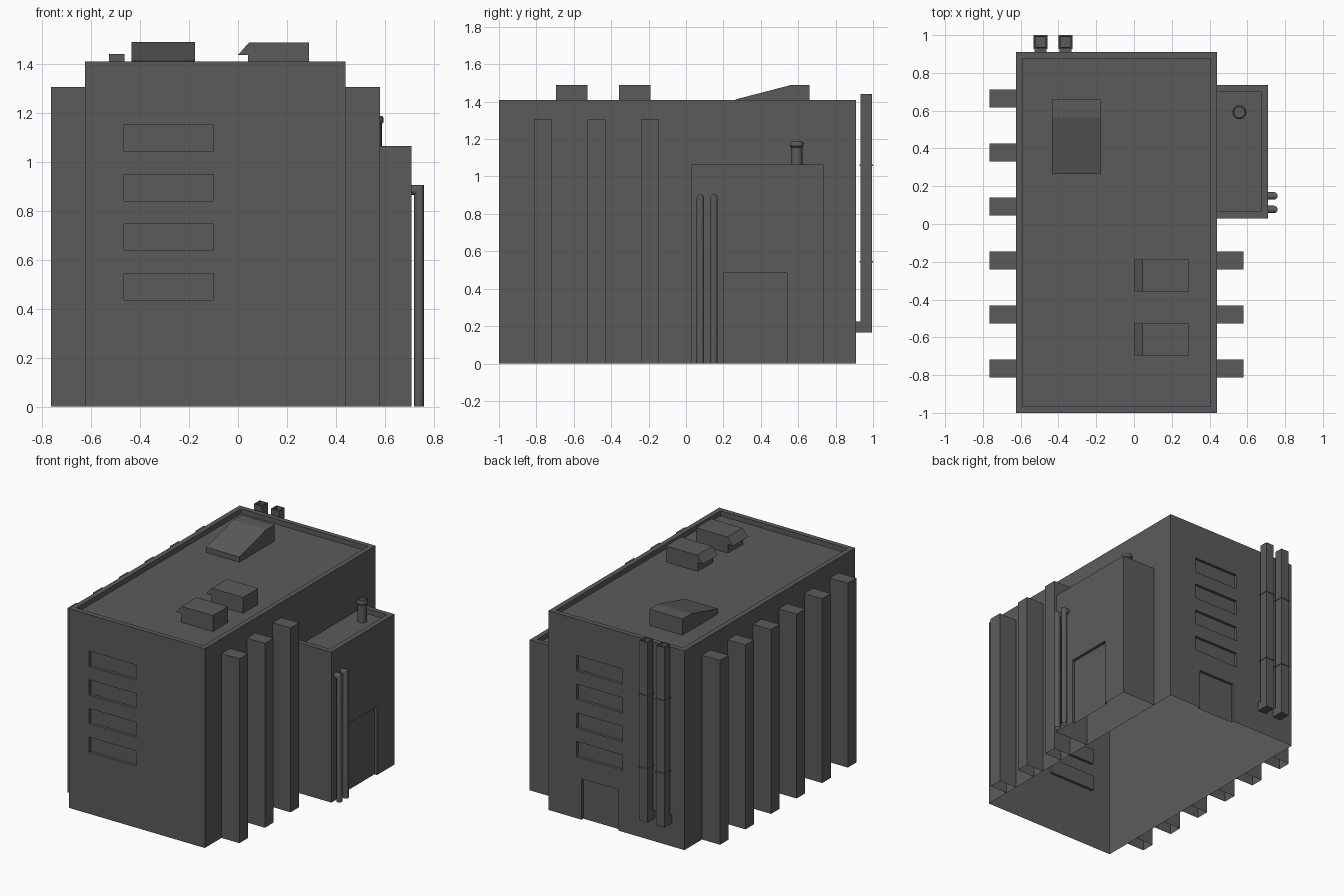
import bpy, bmesh
from math import cos, sin, pi
from mathutils import Vector

if "Cube" in bpy.data.objects:
    bpy.data.objects.remove(bpy.data.objects["Cube"], do_unlink=True)

grey = bpy.data.materials.new("concrete grey")
grey.use_nodes = True
colour = (0.105, 0.105, 0.105, 1)
grey.diffuse_color = colour
grey.node_tree.nodes["Principled BSDF"].inputs["Base Color"].default_value = colour


def finish(name, bm, smooth=False):
    mesh = bpy.data.meshes.new(name)
    bm.to_mesh(mesh)
    bm.free()
    mesh.materials.append(grey)
    ob = bpy.data.objects.new(name, mesh)
    bpy.context.collection.objects.link(ob)
    if smooth:
        bpy.ops.object.select_all(action="DESELECT")
        ob.select_set(True)
        bpy.context.view_layer.objects.active = ob
        bpy.ops.object.shade_smooth_by_angle(angle=pi / 5)
    return ob


def add_box(bm, lo, hi):
    lo, hi = Vector(lo), Vector(hi)
    for v in bmesh.ops.create_cube(bm, size=1)["verts"]:
        v.co = (lo + hi) / 2 + v.co * (hi - lo)


def drop_faces(bm, axis, value):
    """Remove hidden faces lying in one plane."""
    doomed = [f for f in bm.faces if all(abs(v.co[axis] - value) < 1e-4 for v in f.verts)]
    bmesh.ops.delete(bm, geom=doomed, context="FACES")


def prism(bm, points, axis, a, b):
    """Extrude a profile lying across the x or y axis."""
    def place(p, t):
        return (t, *p) if axis == "x" else (p[0], t, p[1])
    face = bm.faces.new([bm.verts.new(place(p, a)) for p in points])
    moved = bmesh.ops.extrude_face_region(bm, geom=[face])["geom"]
    for v in moved:
        if isinstance(v, bmesh.types.BMVert):
            v.co["xy".index(axis)] = b
    bm.faces.new([v for v in reversed(face.verts)]) if not face.is_valid else None
    bmesh.ops.recalc_face_normals(bm, faces=bm.faces)


def loft(bm, rings):
    """Skin a list of equal rings of points."""
    loops = [[bm.verts.new(p) for p in ring] for ring in rings]
    n = len(loops[0])
    for low, high in zip(loops, loops[1:]):
        for i in range(n):
            j = (i + 1) % n
            bm.faces.new((low[i], low[j], high[j], high[i]))
    return loops


def carved_box(name, lo, hi, recesses, hidden):
    """Box with recesses cut into it, open where it cannot be seen."""
    bm = bmesh.new()
    add_box(bm, lo, hi)
    ob = finish(name, bm)
    bm = bmesh.new()
    for r in recesses:
        add_box(bm, *r)
    cutter = finish(name + "_cutter", bm)
    cutter.hide_render = True
    mod = ob.modifiers.new("recesses", "BOOLEAN")
    mod.operation, mod.solver, mod.object = "DIFFERENCE", "EXACT", cutter
    bpy.context.view_layer.objects.active = ob
    bpy.ops.object.modifier_apply(modifier=mod.name)
    bpy.data.objects.remove(cutter, do_unlink=True)
    bm = bmesh.new()
    bm.from_mesh(ob.data)
    for axis, value in hidden:
        drop_faces(bm, axis, value)
    bm.to_mesh(ob.data)
    bm.free()


# Main block: sunken roof, window bands front and back, rear door
L, R, F, B, TOP = -0.625, 0.44, -1.0, 0.91, 1.41
FLOOR, LIP, D = 1.375, 0.035, 0.02
cuts = [((L + LIP, F + LIP, FLOOR), (R - LIP, B - LIP, 2))]
for i in range(4):
    z = 0.435 + i * 0.203
    cuts.append(((-0.465, F - 1, z), (-0.10, F + D, z + 0.108)))
    cuts.append(((-0.14, B - D, z), (0.22, B + 1, z + 0.108)))
cuts.append(((-0.11, B - D, -1), (0.18, B + 1, 0.29)))
carved_box("main_block", (L, F, 0), (R, B, TOP), cuts, [(2, 0)])

# Side annex: sunken roof and a door
AX, A0, A1, AT = 0.71, 0.03, 0.735, 1.065
carved_box("side_annex", (R, A0, 0), (AX, A1, AT),
           [((R - 1, A0 + LIP, AT - LIP), (AX - LIP, A1 - LIP, 2)),
            ((AX - D, 0.20, -1), (AX + 1, 0.54, 0.485))],
           [(2, 0), (0, R)])

# Buttresses: six on one flank, three on the other
for i in range(6):
    y = -0.765 + i * 0.286
    spans = [("right", -0.765, L, L)]
    if i < 3:
        spans.append(("left", R, 0.58, R))
    for side, x0, x1, wall in spans:
        bm = bmesh.new()
        add_box(bm, (x0, y - 0.048, 0), (x1, y + 0.048, 1.305))
        drop_faces(bm, 2, 0)
        drop_faces(bm, 0, wall)
        finish(f"{side}_buttress_{i + 1}", bm)

# Sloped roof hatch
bm = bmesh.new()
prism(bm, [(0.265, FLOOR), (0.66, FLOOR), (0.66, 1.49), (0.565, 1.49), (0.265, 1.412)],
      "x", -0.435, -0.175)
finish("roof_hatch", bm)

# Hooded roof vents
for i, y in enumerate((-0.695, -0.357)):
    bm = bmesh.new()
    prism(bm, [(0.04, FLOOR), (0.29, FLOOR), (0.29, 1.488), (0.045, 1.488),
               (0.0, 1.437), (0.04, 1.437)], "y", y, y + 0.168)
    finish(f"roof_vent_{i + 1}", bm)

# Square rear ducts with elbow, flanges and open top
for i, x in enumerate((-0.495, -0.363)):
    bm = bmesh.new()
    prism(bm, [(B, 0.165), (0.995, 0.165), (0.995, 1.44), (0.932, 1.44),
               (0.932, 0.225), (B, 0.225)], "x", x - 0.032, x + 0.032)
    bm.normal_update()
    top = max(bm.faces, key=lambda f: f.calc_center_median().z)
    bmesh.ops.inset_region(bm, faces=[top], thickness=0.008)
    inner = bmesh.ops.extrude_face_region(bm, geom=[top])["geom"]
    bmesh.ops.translate(bm, vec=(0, 0, -0.08),
                        verts=[v for v in inner if isinstance(v, bmesh.types.BMVert)])
    if top.is_valid:
        bmesh.ops.delete(bm, geom=[top], context="FACES_ONLY")
    for z in (0.545, 1.06):
        add_box(bm, (x - 0.037, 0.927, z - 0.004), (x + 0.037, 1.0, z + 0.004))
    finish(f"rear_duct_{i + 1}", bm)

# Round pipes with a mitred bend into the annex
N = 16
circle = [(cos(2 * pi * k / N), sin(2 * pi * k / N)) for k in range(N)]
for i, y in enumerate((0.077, 0.149)):
    px, pz, r = 0.74, 0.885, 0.02
    bm = bmesh.new()
    loft(bm, [[(px + r * c, y + r * s, 0) for c, s in circle],
              [(px + r * c, y + r * s, pz + r * c) for c, s in circle],
              [(AX, y + r * s, pz + r * c) for c, s in circle]])
    finish(f"wall_pipe_{i + 1}", bm, smooth=True)

# Annex flue with a rolled rim
bm = bmesh.new()
profile = [(0.03, AT - LIP), (0.03, 1.155), (0.037, 1.162), (0.037, 1.18),
           (0.033, 1.187), (0.026, 1.187), (0.026, 1.12)]
loops = loft(bm, [[(0.558 + r * c, 0.592 + r * s, z) for c, s in circle] for r, z in profile])
bm.faces.new(loops[-1])
finish("annex_flue", bm, smooth=True)
